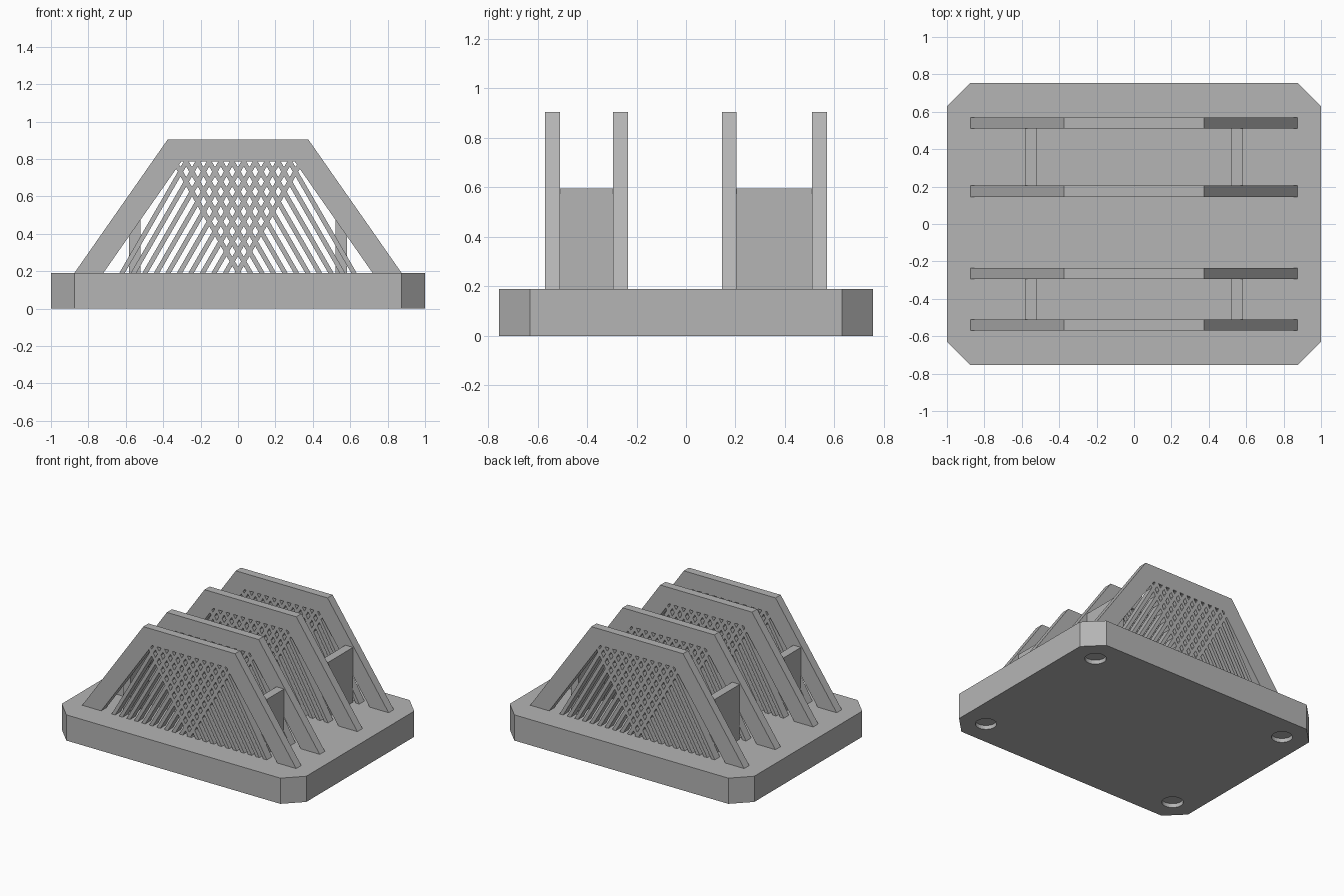
import bpy
import bmesh
import math

old = bpy.data.objects.get("Cube")
if old:
    bpy.data.objects.remove(old, do_unlink=True)

# Single matte grey
grey = bpy.data.materials.new("plain grey")
grey.use_nodes = True
colour = (0.46, 0.46, 0.46, 1)
grey.diffuse_color = colour
grey.node_tree.nodes["Principled BSDF"].inputs["Base Color"].default_value = colour

BASE_TOP = 0.19
PLATE_TOP = 0.905
OPEN_TOP = 0.785
THICK = 0.06
SLOPE = (0.875 - 0.375) / (PLATE_TOP - BASE_TOP)   # side lean of the plates
LEAN = 1 / math.tan(math.radians(60))              # lean of the lattice bars


def finish(name, bm):
    bmesh.ops.recalc_face_normals(bm, faces=bm.faces[:])
    mesh = bpy.data.meshes.new(name)
    bm.to_mesh(mesh)
    bm.free()
    mesh.materials.append(grey)
    obj = bpy.data.objects.new(name, mesh)
    bpy.context.collection.objects.link(obj)
    return obj


def extrude(bm, points, direction):
    face = bm.faces.new([bm.verts.new(p) for p in points])
    grown = bmesh.ops.extrude_face_region(bm, geom=[face])["geom"]
    bmesh.ops.translate(bm, vec=direction,
                        verts=[v for v in grown if isinstance(v, bmesh.types.BMVert)])


# Base slab with clipped corners
bm = bmesh.new()
corner = [(1, 0.63), (0.875, 0.755)]
outline = (corner + [(-x, y) for x, y in corner[::-1]]
           + [(-x, -y) for x, y in corner] + [(x, -y) for x, y in corner[::-1]])
extrude(bm, [(x, y, 0) for x, y in outline], (0, 0, BASE_TOP))
base = finish("base", bm)

# Round recesses under the four corners
bm = bmesh.new()
for sx in (-1, 1):
    for sy in (-1, 1):
        ring = [math.tau * i / 32 for i in range(32)]
        extrude(bm, [(sx * 0.815 + 0.072 * math.cos(a), sy * 0.57 + 0.072 * math.sin(a), -0.03)
                     for a in ring], (0, 0, 0.06))
cutter = finish("recess_cutter", bm)
cutter.hide_render = True
cut = base.modifiers.new("recesses", "BOOLEAN")
cut.operation = "DIFFERENCE"
cut.object = cutter
bpy.context.view_layer.objects.active = base
bpy.ops.object.modifier_apply(modifier=cut.name)
bpy.data.objects.remove(cutter, do_unlink=True)


def plate_frame(name, y):
    # Trapezoid border, open at the bottom
    inner_top = 0.72 - SLOPE * (OPEN_TOP - BASE_TOP)
    half = [(0.875, BASE_TOP), (0.72, BASE_TOP), (inner_top, OPEN_TOP)]
    top = [(-0.375, PLATE_TOP), (0.375, PLATE_TOP)]
    profile = half + [(-x, z) for x, z in half[::-1]] + top
    bm = bmesh.new()
    extrude(bm, [(x, y - THICK / 2, z) for x, z in profile], (0, THICK, 0))
    return finish(name, bm)


def plate_lattice(name, y, pitch=0.0615, width=0.029):
    # Two mirrored sets of slanting bars
    bm = bmesh.new()
    rise = OPEN_TOP - BASE_TOP
    for side in (-1, 1):
        for i in range(11):
            foot = 0.005 + pitch * i
            head = foot - LEAN * rise
            bar = [(foot - width / 2, BASE_TOP), (foot + width / 2, BASE_TOP),
                   (head + width / 2, OPEN_TOP), (head - width / 2, OPEN_TOP)]
            extrude(bm, [(side * x, y - THICK / 2, z) for x, z in bar], (0, THICK, 0))
    return finish(name, bm)


# Four upright plates
plates = {"front": -0.54, "front_inner": -0.265, "back_inner": 0.175, "back": 0.54}
for label, y in plates.items():
    plate_frame(label + "_plate_frame", y)
    plate_lattice(label + "_plate_lattice", y)

# Ribs joining each pair of plates
for label, y0, y1 in (("front", -0.51, -0.295), ("back", 0.205, 0.51)):
    for side, x in (("left", 0.552), ("right", -0.552)):
        bm = bmesh.new()
        w = 0.031
        extrude(bm, [(x - w, y0, BASE_TOP), (x + w, y0, BASE_TOP),
                     (x + w, y1, BASE_TOP), (x - w, y1, BASE_TOP)], (0, 0, 0.595 - BASE_TOP))
        finish(f"{label}_{side}_rib", bm)
